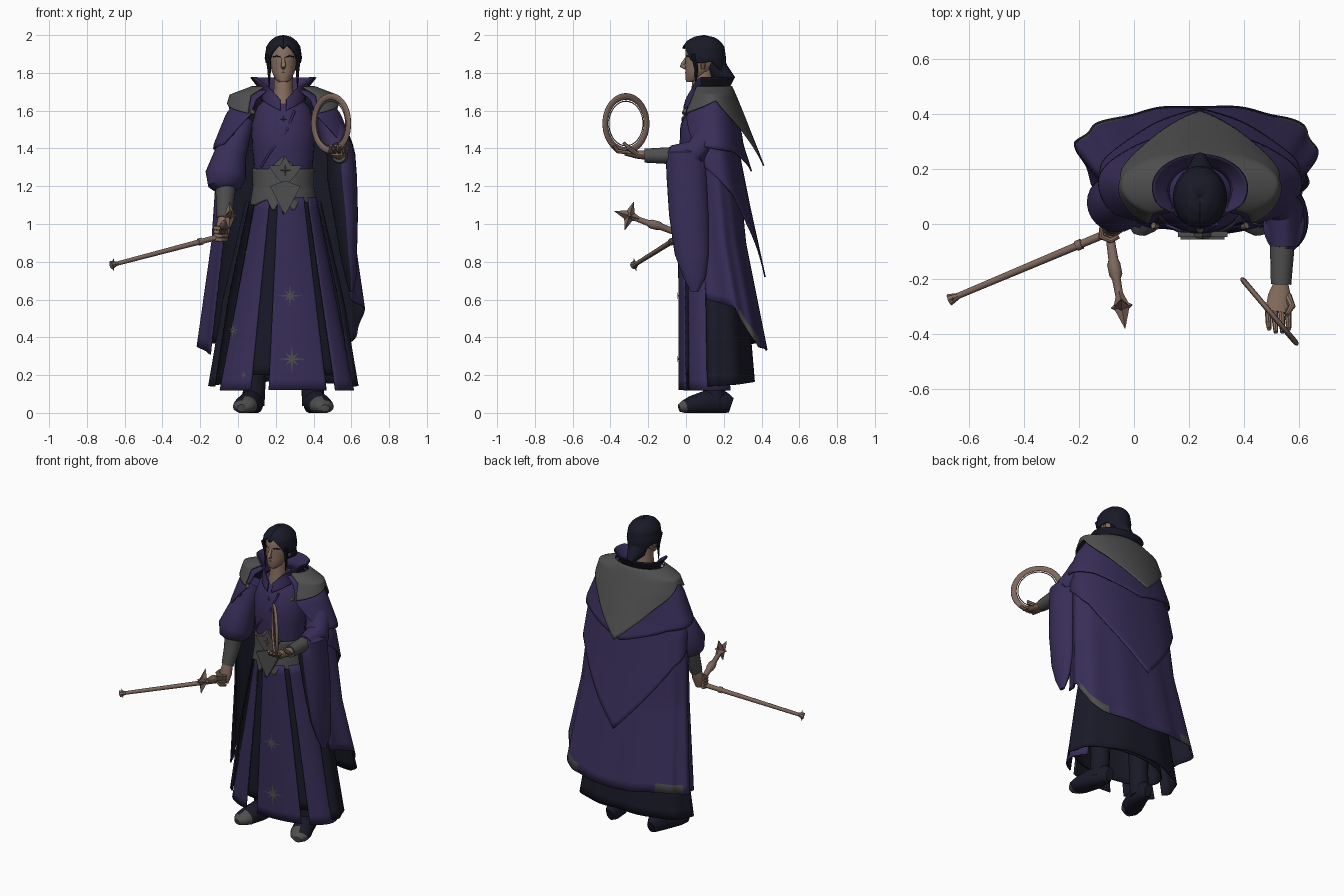
import bpy, bmesh, math
from mathutils import Vector
CX = 0.24  # body axis

def material(name, r, g, b):
    m = bpy.data.materials.new(name)
    m.diffuse_color = (r, g, b, 1)
    return m

PURPLE = material("purple cloth", 0.040, 0.027, 0.098)
NAVY = material("dark navy cloth", 0.010, 0.010, 0.021)
GREY = material("grey trim", 0.077, 0.077, 0.077)
SKIN = material("skin", 0.24, 0.155, 0.115)
BRONZE = material("bronze", 0.205, 0.135, 0.108)

def make(name, verts, faces, mats, recalc=False, thick=0):
    me = bpy.data.meshes.new(name)
    me.from_pydata([tuple(v) for v in verts], [], faces)
    if recalc:
        bm = bmesh.new()
        bm.from_mesh(me)
        bmesh.ops.recalc_face_normals(bm, faces=bm.faces)
        bm.to_mesh(me)
        bm.free()
    for m in mats:
        me.materials.append(m)
    me.shade_smooth()
    me.set_sharp_from_angle(angle=math.radians(40))
    ob = bpy.data.objects.new(name, me)
    bpy.context.collection.objects.link(ob)
    if thick:
        mod = ob.modifiers.new("thickness", 'SOLIDIFY')
        mod.thickness, mod.material_offset = thick, 1
    return ob

def interp(tab, x):
    """Linear lookup in (key, value...) rows; a plain number is constant."""
    if not isinstance(tab, list):
        return (tab,)
    tab = sorted(tab)
    x = min(max(x, tab[0][0]), tab[-1][0])
    for p, q in zip(tab, tab[1:]):
        if x <= q[0]:
            t = (x - p[0]) / (q[0] - p[0])
            return tuple(a + (b - a) * t for a, b in zip(p[1:], q[1:]))

def drape(name, secs, a0, a1, top, hem, mats, cx=CX, thick=0.008, fold=0, k=9, rows=18, cols=48, rule=None):
    """Cloth round the body. secs: (z, rx, cy, back ry, front ry); angle 0 is the back, 90 is +x."""
    verts, faces, w = [], [], cols + 1
    signed = isinstance(hem, list) and min(hem)[0] < 0
    for i in range(rows + 1):
        for j in range(w):
            a, u = a0 + (a1 - a0) * j / cols, i / rows
            zt = interp(top, abs(a))[0]
            z = zt + (interp(hem, a if signed else abs(a))[0] - zt) * u
            rx, cy, rb, rf = interp(secs, z)
            s, c = math.sin(math.radians(a)), math.cos(math.radians(a))
            f = 1 - fold * u * math.cos(math.radians(a * k))
            verts.append((cx + rx * s * f, cy + (rb if c > 0 else rf) * c * f, z))
    for i in range(rows):
        faces += [(q, q + 1, q + w + 1, q + w) for q in range(i * w, i * w + cols)]
    ob = make(name, verts, faces, mats, thick=thick)
    if rule:  # third colour by row and angle
        for n, p in enumerate(ob.data.polygons):
            if rule(n // cols, abs(a0 + (a1 - a0) * (n % cols + .5) / cols)):
                p.material_index = 2
    return ob

def skin(name, rings, mats):
    n, m = len(rings[0]), len(rings)
    faces = [tuple(range(n)), tuple(range((m - 1) * n, m * n))]
    for i in range(m - 1):
        faces += [(i * n + j, i * n + (j + 1) % n, i * n + n + (j + 1) % n, i * n + n + j) for j in range(n)]
    return make(name, [v for r in rings for v in r], faces, mats, recalc=True)

def loft(name, secs, mats, n=28):
    """Stack of flat ellipses (x, y, z, rx, ry)."""
    ang = [2 * math.pi * j / n for j in range(n)]
    return skin(name, [[(x + a * math.cos(t), y + b * math.sin(t), z) for t in ang] for x, y, z, a, b in secs], mats)

def tube(name, pts, radii, *mats, n=12):
    pts, rings = [Vector(p) for p in pts], []
    ref = Vector((0, 1, 0)) if abs((pts[-1] - pts[0]).normalized().z) > 0.8 else Vector((0, 0, 1))
    for i, p in enumerate(pts):
        u = (pts[min(i + 1, len(pts) - 1)] - pts[max(i - 1, 0)]).normalized().cross(ref).normalized()
        v = u.cross((pts[min(i + 1, len(pts) - 1)] - pts[max(i - 1, 0)]).normalized())
        a, b = radii[i] if isinstance(radii[i], tuple) else (radii[i], radii[i])
        ang = [2 * math.pi * j / n for j in range(n)]
        rings.append([p + u * a * math.cos(t) + v * b * math.sin(t) for t in ang])
    return skin(name, rings, list(mats))

def spike(name, c, d, length, r, mat):
    c, d = Vector(c), Vector(d).normalized() * length
    tube(name, [c - d, c, c + d], [0.001, r, 0.001], mat, n=4)

# Boots
for s, side in ((-1, "right"), (1, "left")):
    x = 0.24 + s * 0.15
    tube(side + "_boot_shaft", [(x, .15, .45), (x, .15, .2), (x + s * .01, .15, .04)], [.07, .058, .06], NAVY)
    foot = tube(side + "_boot_foot", [(x, .24, .04), (x, .21, .05), (x + s * .02, .12, .055), (x + s * .05, .03, .04),
                                      (x + s * .065, -.01, .032), (x + s * .07, -.036, .025)],
                [(.025, .04), (.045, .06), (.06, .07), (.065, .05), (.055, .035), (.025, .02)], NAVY, GREY, n=16)
    for v in foot.data.vertices:
        v.co.z = max(v.co.z, 0)
    for p in foot.data.polygons:
        p.material_index = int(p.center.y < 0)

# Long coat: dark under skirt and back skirt, purple panels
COAT = [(1.14, .165, .1, .11, .145), (.6, .27, .12, .15, .16), (.12, .365, .13, .2, .17)]
drape("under_skirt", [(z, a * .92, y, b * .9, f * .88) for z, a, y, b, f in COAT], -180, 180, 1.13, .2, [NAVY, NAVY])
BACK = [(1.12, .2, .13, .12, .12), (.6, .32, .16, .17, .15), (.14, .395, .17, .2, .16)]
drape("back_skirt", BACK, -112, 112, 1.12, [(0, .17), (60, .15), (112, .14)], [NAVY, NAVY], fold=.02)
for name, a, b in (("front_panel", 143, 194), ("right_panel", 210, 252), ("left_panel", 58, 133)):
    drape(name, COAT, a, b, 1.14, .12, [PURPLE, NAVY], cx=.25, cols=20)

# Star ornaments following the coat surface
for x, z, r in ((.275, .62, .065), (.285, .285, .075), (-.03, .44, .05), (.03, .2, .025), (.04, .85, .015)):
    verts = []
    for j in range(17):
        q = r * (.22 if j % 2 else (1 if j % 4 == 0 else .65)) * (j < 16)
        px, pz = x + q * math.sin(j * math.pi / 8), z + q * math.cos(j * math.pi / 8)
        rx, cy, b, f = interp(COAT, pz)
        verts.append((px, cy - f * math.sqrt(max(0, 1 - ((px - .25) / rx) ** 2)) - .005, pz))
    make("coat_star", verts, [(16, j, (j + 1) % 16) for j in range(16)], [GREY])

# Torso, neck and belt
loft("torso", [(CX, .1, 1.08, .15, .125), (CX, .1, 1.22, .145, .12), (CX, .1, 1.4, .165, .135),
               (CX, .105, 1.52, .17, .135), (CX, .115, 1.62, .14, .11), (CX, .12, 1.68, .075, .07)], [PURPLE])
loft("neck", [(CX, .09, 1.62, .065, .075), (CX, .085, 1.72, .05, .055), (CX, .09, 1.84, .05, .055)], [SKIN])
drape("belt", [(1.32, .165, .1, .13, .135), (1.2, .162, .1, .13, .14), (1.05, .185, .1, .13, .155)], -180, 180,
      [(0, 1.3), (150, 1.29), (165, 1.32), (180, 1.36)],
      [(0, 1.1), (120, 1.1), (150, 1.13), (163, 1.06), (172, 1.12), (180, 1.05)], [GREY, GREY], thick=.012, cols=72)
for name, y, pts in (("belt_upper_plate", -.048, [(0, 1.36), (.03, 1.31), (.09, 1.31), (.05, 1.25), (0, 1.2)]),
                     ("belt_lower_plate", -.056, [(0, 1.23), (.08, 1.2), (.04, 1.12), (0, 1.05)])):
    pts += [(-x, z) for x, z in pts[-2:0:-1]]
    skin(name, [[(.25 + x, y + d, z) for x, z in pts] for d in (0, .02)], [GREY])
for d in ((1, 0, 0), (0, 0, 1)):
    spike("belt_star", (.25, -.05, 1.285), d, .028, .006, BRONZE)
    spike("chest_star", (.24, -.02, 1.555), d, .016, .005, GREY)
tube("lapel_edge", [(.3, .0, 1.6), (.26, -.027, 1.5), (.17, -.024, 1.38), (.12, -.005, 1.3)], [.006] * 4, PURPLE)

# Capes from inner to outer
drape("long_cape", [(1.68, .15, .13, .08, .1), (1.6, .26, .13, .11, .14), (1.4, .345, .15, .12, .18),
                    (.9, .375, .2, .12, .22), (.32, .45, .30, .135, .31)], -122, 122, 1.68,
      [(-122, .31), (-85, .36), (-50, .37), (0, .33), (45, .35), (65, .42), (90, .56), (122, .6)],
      [PURPLE, NAVY, GREY, NAVY], fold=.03, k=10, rows=24, cols=90, rule=lambda r, a: r == 23 and 40 < a < 80)
drape("middle_cape", [(1.69, .15, .13, .085, .1), (1.6, .27, .13, .12, .14), (1.35, .36, .155, .135, .18),
                      (1.1, .38, .19, .15, .2), (.72, .4, .22, .205, .2)], -110, 110, 1.69,
      [(0, .72), (30, .95), (60, 1.15), (110, 1.3)], [PURPLE, NAVY], fold=.012, k=8, rows=24, cols=60)
drape("shoulder_cape", [(1.72, .13, .13, .09, .1), (1.66, .25, .14, .12, .13), (1.58, .305, .14, .14, .17),
                        (1.42, .37, .15, .155, .22), (1.28, .38, .15, .2, .22)], -145, 145, 1.71,
      [(0, 1.28), (50, 1.38), (95, 1.4), (120, 1.42), (145, 1.58)], [PURPLE, NAVY])
drape("grey_mantle", [(1.74, .14, .14, .1, .1), (1.685, .285, .14, .125, .13), (1.6, .31, .14, .16, .175),
                      (1.31, .33, .14, .275, .2)], -143, 143, 1.73,
      [(0, 1.31), (40, 1.51), (82, 1.655), (110, 1.62), (143, 1.585)], [GREY, NAVY], cols=60)
drape("collar", [(1.78, .18, .135, .125, .14), (1.71, .125, .125, .1, .115), (1.62, .115, .12, .09, .135)], -172, 172,
      [(0, 1.77), (118, 1.775), (135, 1.74), (172, 1.66)], [(0, 1.66), (120, 1.65), (172, 1.6)],
      [NAVY, PURPLE, PURPLE, PURPLE], rule=lambda r, a: a > 118)
for s in (-1, 1):
    tube("mantle_clasp", [(CX + s * .17, -.005, 1.6), (CX + s * .155, -.012, 1.585)], [.012, .01], BRONZE, n=8)

# Head and hair
loft("face", [(CX, .03, 1.752, .024, .028), (CX, .042, 1.768, .044, .045), (CX, .065, 1.81, .062, .068),
              (CX, .085, 1.86, .071, .088), (CX, .09, 1.92, .074, .094), (CX, .09, 1.97, .05, .06)], [SKIN])
tube("nose", [(CX, .008, 1.885), (CX, -.014, 1.85), (CX, -.022, 1.838), (CX, .0, 1.826)], [.008, .011, .013, .009], SKIN)
tube("mouth", [(CX - .02, .006, 1.80), (CX, -.002, 1.802), (CX + .02, .006, 1.80)], [.003, .004, .003], BRONZE, n=6)
drape("hair", [(2.0, .004, .095, .004, .004), (1.992, .04, .095, .05, .05), (1.97, .07, .095, .085, .09),
               (1.94, .09, .095, .108, .112), (1.88, .099, .095, .117, .117), (1.78, .078, .1, .11, .1)], -180, 180, 2.0,
      [(0, 1.78), (45, 1.82), (70, 1.86), (100, 1.85), (125, 1.86), (140, 1.91), (165, 1.95), (180, 1.93)],
      [NAVY, NAVY], thick=.012)
tube("back_hair", [(CX, .14, 1.87), (CX, .18, 1.8), (CX, .25, 1.76)], [.06, .055, .02], NAVY)
for s in (-1, 1):
    tube("side_lock", [(CX + s * .082, .04, 1.9), (CX + s * .075, .055, 1.82), (CX + s * .075, .05, 1.72)],
         [.014, .01, .002], NAVY, n=8)
    tube("brow", [(CX + s * .012, .0, 1.884), (CX + s * .035, .005, 1.89), (CX + s * .055, .024, 1.885)],
         [.003, .004, .003], NAVY, n=6)
    tube("ear", [(CX + s * .075, .09, 1.88), (CX + s * .075, .09, 1.82)], [.018, .01], SKIN, n=8)

# Right arm: puffed sleeve, bracer, hand on the staff
tube("right_sleeve", [(.04, .13, 1.56), (-.0, .12, 1.46), (-.04, .1, 1.37), (-.065, .075, 1.26), (-.068, .06, 1.2),
                      (-.065, .05, 1.17)], [.05, .065, .085, .108, .09, .045], PURPLE, n=24)
tube("right_bracer", [(-.065, .05, 1.21), (-.068, .03, 1.12), (-.075, .0, 1.03)], [.056, .048, .038], GREY, n=16)
tube("right_palm", [(-.075, .0, 1.04), (-.078, -.015, .98), (-.08, -.025, .92)], [.03, (.04, .03), (.025, .02)], SKIN)
for z in (.985, .965, .945, .925):
    tube("right_finger", [(-.115, -.01, z), (-.12, -.045, z - .005), (-.085, -.06, z - .01), (-.055, -.045, z - .01)],
         [.011, .012, .011, .008], SKIN, n=8)

# Staff in two angled lengths, with a star head
tube("staff_shaft", [(-.09, -.03, .935), (-.66, -.27, .785)], [.015, .011], BRONZE)
tube("staff_collar", [(-.19, -.072, .909), (-.21, -.08, .904)], [.019, .019], BRONZE)
tube("staff_foot", [(-.635, -.26, .792), (-.672, -.276, .782)], [.01, .022], BRONZE, n=8)
spike("staff_foot_spike", (-.66, -.27, .785), (0, -.2, 1), .034, .01, BRONZE)
tube("staff_neck", [(-.09, -.03, .945), (-.075, -.13, .985), (-.074, -.145, .99), (-.066, -.185, 1.0),
                    (-.064, -.2, 1.005), (-.05, -.28, 1.035)], [.015, .018, .024, .024, .016, .014], BRONZE)
for d, l in (((.15, -.95, .3), .085), ((0, .3, .95), .078), ((.98, .15, 0), .04)):
    spike("staff_star", (-.045, -.3, 1.043), d, l, .03, BRONZE)

# Left arm: hanging sleeve, bracer, open hand
tube("left_upper_sleeve", [(.46, .12, 1.57), (.51, .11, 1.46), (.545, .05, 1.37), (.545, -.08, 1.365)],
     [.06, .075, .075, .05], PURPLE, n=24)
sleeve = loft("left_hanging_sleeve", [(.545, .0, 1.405, .045, .09), (.545, .0, 1.38, .075, .108),
                                      (.55, .005, 1.25, .08, .108), (.57, .015, 1.05, .065, .105), (.585, .03, .84, .045, .09),
                                      (.597, .045, .72, .03, .06), (.6, .045, .64, .01, .02)], [PURPLE, NAVY])
for p in sleeve.data.polygons:
    p.material_index = int(p.normal.x < -.1 and p.center.z < 1.36)
tube("left_bracer", [(.54, -.06, 1.362), (.535, -.22, 1.362)], [.046, .037], GREY, n=16)
tube("left_palm", [(.535, -.21, 1.365), (.53, -.26, 1.368), (.522, -.32, 1.378)], [.025, (.042, .022), (.045, .016)], SKIN)
for i in range(4):
    x = .488 + i * .024
    tube("left_finger", [(x, -.31, 1.38), (x + .002, -.36, 1.385), (x + .004, -.4 + abs(i - 1.5) * .012, 1.415)],
         [.012, .011, .008], SKIN, n=8)
tube("left_thumb", [(.56, -.26, 1.37), (.575, -.3, 1.4), (.555, -.33, 1.43)], [.014, .013, .008], SKIN, n=8)

# Upright flat ring held in the left hand
for name, major, minor in (("ring", .143, .018), ("inner_ring", .118, .003)):
    bpy.ops.mesh.primitive_torus_add(location=(.493, -.318, 1.532), major_radius=major, minor_radius=minor, major_segments=48)
    ob = bpy.context.object
    ob.name, ob.scale = name, (1, 1, .55)
    ob.rotation_euler = Vector((.255, .215, 0)).to_track_quat('Z', 'Y').to_euler()
    ob.data.materials.append(BRONZE)
    ob.data.shade_smooth()
